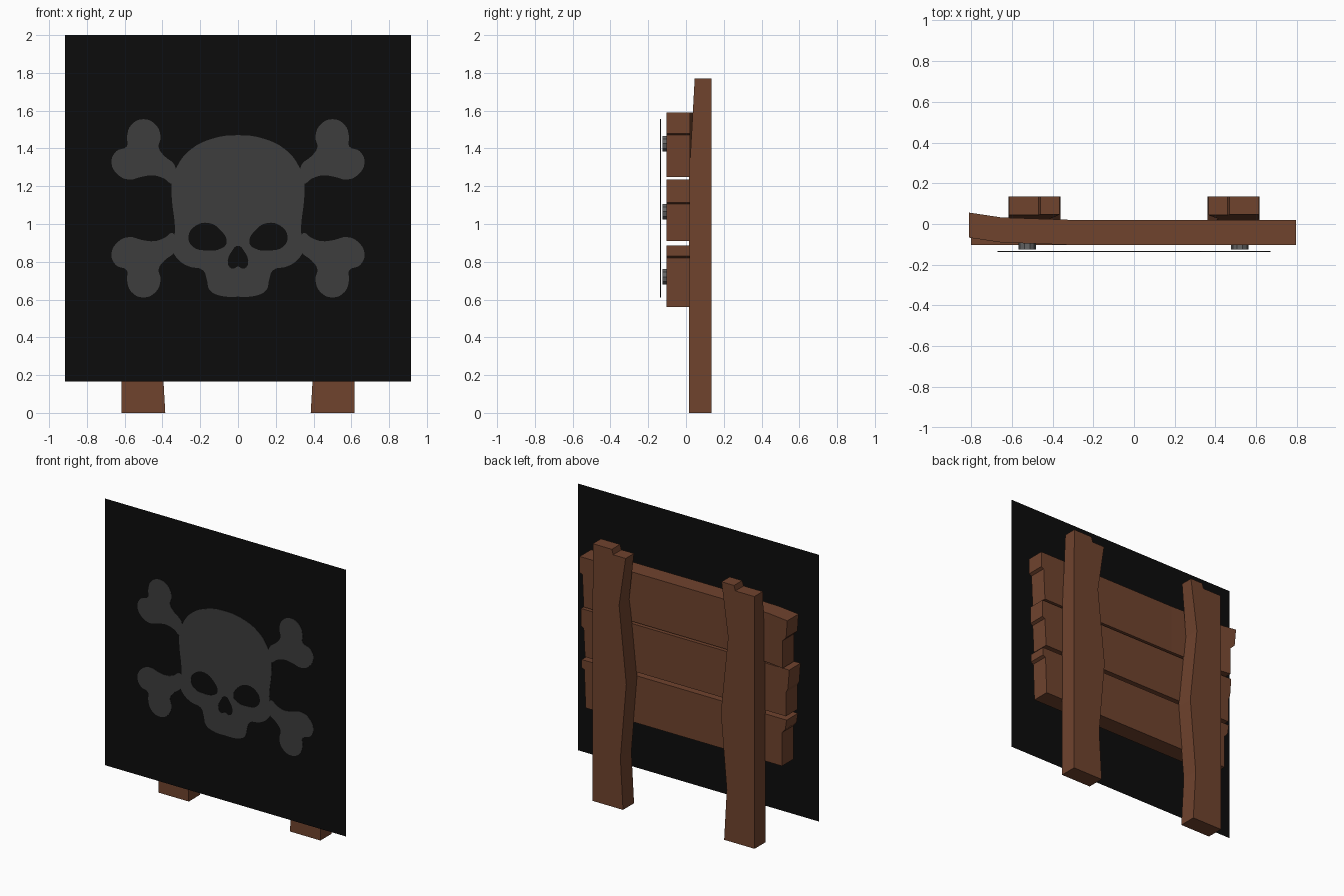
import bpy, bmesh, math
from mathutils import Vector

if "Cube" in bpy.data.objects:
    bpy.data.objects.remove(bpy.data.objects["Cube"])


def material(name, rgb):
    m = bpy.data.materials.new(name)
    m.diffuse_color = (*rgb, 1)
    m.use_nodes = True
    m.node_tree.nodes["Principled BSDF"].inputs["Base Color"].default_value = m.diffuse_color
    return m


WOOD = material("brown wood", (0.16, 0.056, 0.027))
BLACK = material("black sheet", (0.0035, 0.0035, 0.0035))
GREY = material("painted grey", (0.047, 0.047, 0.047))
IRON = material("iron grey", (0.13, 0.13, 0.13))


def finish(bm, name, mat):
    bmesh.ops.recalc_face_normals(bm, faces=bm.faces)
    me = bpy.data.meshes.new(name)
    bm.to_mesh(me)
    bm.free()
    me.materials.append(mat)
    ob = bpy.data.objects.new(name, me)
    bpy.context.collection.objects.link(ob)
    return ob


def prism(outline, y0, y1):
    """Extrude an x-z outline from y0 to y1."""
    bm = bmesh.new()
    f = bm.faces.new([bm.verts.new((x, y0, z)) for x, z in outline])
    new = bmesh.ops.extrude_face_region(bm, geom=[f])["geom"]
    bmesh.ops.translate(bm, vec=(0, y1 - y0, 0),
                        verts=[v for v in new if isinstance(v, bmesh.types.BMVert)])
    return bm


def cut(bm, co, no):
    bmesh.ops.bisect_plane(bm, geom=bm.verts[:] + bm.edges[:] + bm.faces[:],
                           plane_co=co, plane_no=no)


# Posts: straight outer edge, hewn inner edge, chipped top, front tapering up
inner = [(0.385, 0), (0.405, 0.35), (0.36, 0.87), (0.415, 1.4)]
for name, s, z_out, z_in in (("left_post", -1, 1.735, 1.77), ("right_post", 1, 1.77, 1.735)):
    pts = [(s * x, z) for x, z in inner]
    pts += [(s * 0.365, z_in), (s * 0.46, z_in), (s * 0.47, z_out),
            (s * 0.615, z_out), (s * 0.617, 0)]
    bm = prism(pts, 0.015, 0.135)
    cut(bm, (0, 0, 1.22), (0, 0, 1))
    for v in bm.verts:
        if v.co.y < 0.07 and v.co.z > 1.23:
            v.co.y += 0.03 * (v.co.z - 1.22) / 0.53
    finish(bm, name, WOOD)

# Planks: bottom, top, height of the chip, end x values (left low/high, right low/high)
planks = [("top_plank", 1.25, 1.59, 1.47, -0.77, -0.81, 0.765, 0.795),
          ("middle_plank", 0.91, 1.235, 1.105, -0.775, -0.80, 0.755, 0.785),
          ("bottom_plank", 0.56, 0.885, 0.82, -0.745, -0.78, 0.75, 0.78)]
for i, (name, z0, z1, zc, ll, lh, rl, rh) in enumerate(planks):
    pts = [(ll, z0), (rl, z0), (rl + 0.01, zc), (rh, zc + 0.01), (rh, z1),
           (lh, z1), (lh + 0.01, zc), (ll, zc - 0.03)]
    bm = prism(pts, -0.103, 0.02)
    for x in (-0.65, -0.3):
        cut(bm, (x, 0, 0), (1, 0, 0))
    if i == 0:  # the left end of the top plank warps backwards
        for v in bm.verts:
            x = v.co.x
            if x < -0.31:
                v.co.y += 0.012 * min(1, (-0.3 - x) / 0.35) + max(0, (-0.65 - x) * 0.15)
    finish(bm, name, WOOD)

# Bolt heads on the plank fronts
for side, x in (("left", -0.525), ("right", 0.52)):
    for row, z in (("top", 1.425), ("middle", 1.065), ("bottom", 0.72)):
        n = 10
        ring = [(x + 0.043 * math.cos(2 * math.pi * k / n),
                 z + 0.043 * math.sin(2 * math.pi * k / n)) for k in range(n)]
        finish(prism(ring, -0.125, -0.08), f"{side}_{row}_bolt", IRON)

# Thin black sheet
bm = bmesh.new()
bm.faces.new([bm.verts.new((x, -0.135, z)) for x, z in
              ((-0.917, 0.165), (0.917, 0.165), (0.917, 2.0), (-0.917, 2.0))])
finish(bm, "black_sheet", BLACK)


def plate(name, loops):
    """Smooth flat plate from closed x-z loops; inner loops become holes."""
    cu = bpy.data.curves.new(name, 'CURVE')
    cu.dimensions = '2D'
    cu.fill_mode = 'BOTH'
    cu.extrude = 0.002
    cu.resolution_u = 4
    for pts in loops:
        sp = cu.splines.new('BEZIER')
        sp.bezier_points.add(len(pts) - 1)
        for bp, (x, z) in zip(sp.bezier_points, pts):
            bp.co = (x, z, 0)
            bp.handle_left_type = bp.handle_right_type = 'AUTO'
        sp.use_cyclic_u = True
    cu.materials.append(GREY)
    ob = bpy.data.objects.new(name, cu)
    bpy.context.collection.objects.link(ob)
    ob.rotation_euler.x = math.pi / 2
    ob.location.y = -0.135
    bpy.ops.object.select_all(action='DESELECT')
    ob.select_set(True)
    bpy.context.view_layer.objects.active = ob
    bpy.ops.object.convert(target='MESH')


def mirrored(half):
    return half + [(-x, z) for x, z in reversed(half) if x > 0]


# Painted skull with eye and nose openings
skull = [(0, 1.47), (0.125, 1.455), (0.25, 1.395), (0.32, 1.31), (0.35, 1.22), (0.35, 1.13),
         (0.335, 1.0), (0.335, 0.95), (0.35, 0.88), (0.32, 0.815), (0.26, 0.775), (0.185, 0.755),
         (0.165, 0.705), (0.15, 0.65), (0.10, 0.622), (0, 0.615)]
eye = [(0.06, 0.90), (0.09, 0.965), (0.155, 1.005), (0.225, 0.99), (0.262, 0.935),
       (0.24, 0.88), (0.165, 0.86), (0.09, 0.87)]
nose = [(0, 0.885), (0.03, 0.86), (0.052, 0.785), (0.027, 0.763), (0, 0.775)]
plate("skull_paint", [mirrored(skull), eye, [(-x, z) for x, z in eye], mirrored(nose)])

# Painted bone ends, mirrored to the four corners
bone = [(0.335, 1.31), (0.39, 1.36), (0.42, 1.405), (0.41, 1.46), (0.435, 1.525), (0.5, 1.555),
        (0.565, 1.525), (0.588, 1.46), (0.588, 1.412), (0.645, 1.385), (0.67, 1.325),
        (0.635, 1.26), (0.575, 1.235), (0.51, 1.25), (0.445, 1.257), (0.39, 1.24), (0.345, 1.215)]
for side, s in (("left", -1), ("right", 1)):
    plate(f"upper_{side}_bone", [[(s * x, z) for x, z in bone]])
    plate(f"lower_{side}_bone", [[(s * x, 2.166 - z) for x, z in bone]])
